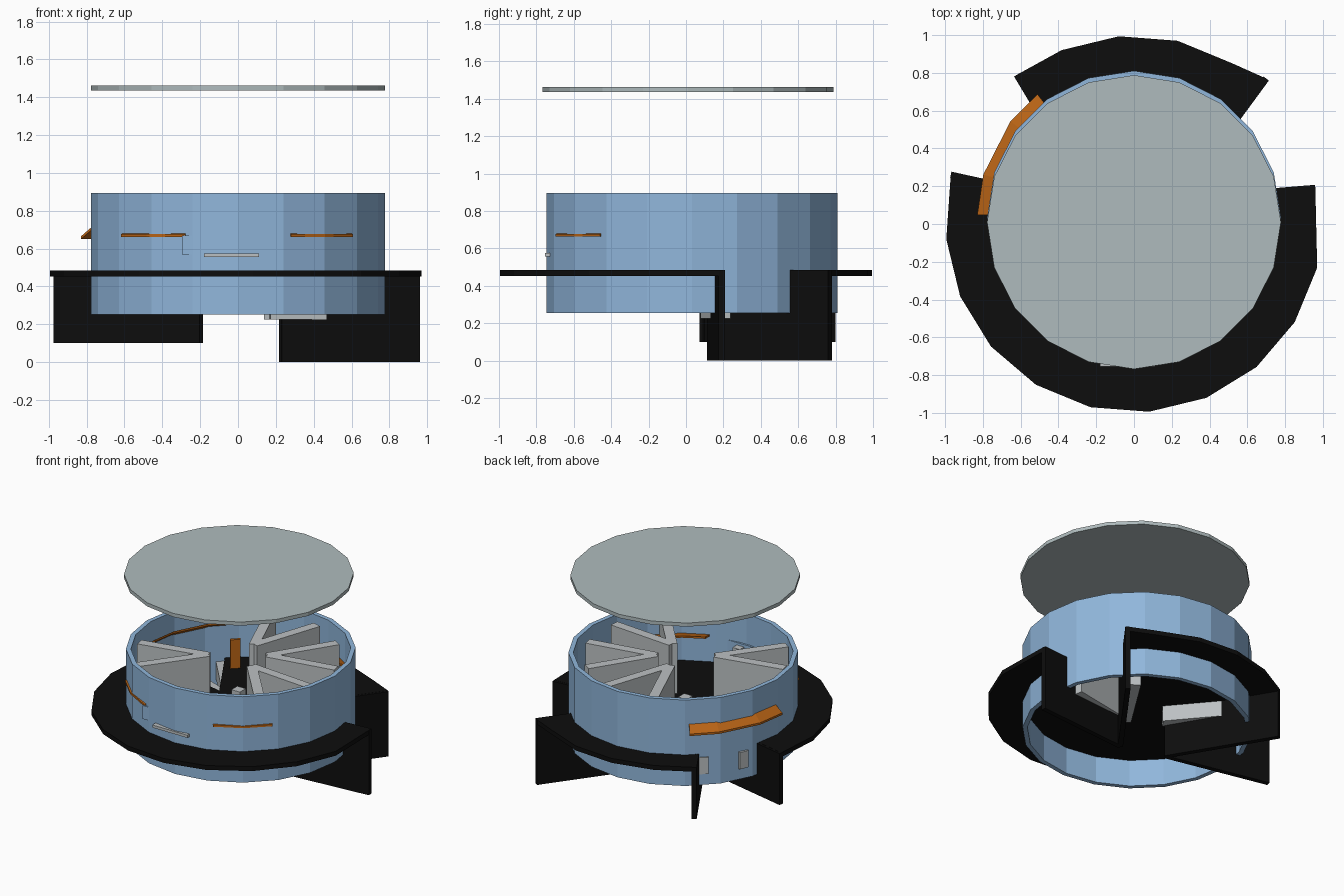
import bpy, bmesh, math
from mathutils import Vector

if "Cube" in bpy.data.objects:
    bpy.data.objects.remove(bpy.data.objects["Cube"])


def material(name, r, g, b):
    m = bpy.data.materials.new(name)
    m.diffuse_color = (r, g, b, 1)
    m.use_nodes = True
    m.node_tree.nodes["Principled BSDF"].inputs["Base Color"].default_value = m.diffuse_color
    return m


BLUE = material("light_blue", 0.28, 0.47, 0.71)
BLACK = material("black", 0.004, 0.004, 0.004)
GREY = material("light_grey", 0.50, 0.53, 0.54)
LID = material("pale_green_grey", 0.43, 0.50, 0.51)
ORANGE = material("orange", 0.50, 0.13, 0.008)


def finish(name, bm, mat):
    bmesh.ops.recalc_face_normals(bm, faces=bm.faces[:])
    me = bpy.data.meshes.new(name)
    bm.to_mesh(me)
    bm.free()
    me.materials.append(mat)
    ob = bpy.data.objects.new(name, me)
    bpy.context.collection.objects.link(ob)
    return ob


def prism(name, pts, z0, z1, mat):
    """Extrude a flat outline upward."""
    bm = bmesh.new()
    f = bm.faces.new([bm.verts.new((x, y, z0)) for x, y in pts])
    r = bmesh.ops.extrude_face_region(bm, geom=[f])
    top = [v for v in r["geom"] if isinstance(v, bmesh.types.BMVert)]
    bmesh.ops.translate(bm, verts=top, vec=(0, 0, z1 - z0))
    return finish(name, bm, mat)


def bar(name, p, q, t, z0, z1, mat):
    """Upright plate from p to q with thickness t."""
    p, q = Vector(p), Vector(q)
    d = (q - p).normalized()
    n = Vector((-d.y, d.x)) * t / 2
    return prism(name, [p - n, q - n, q + n, p + n], z0, z1, mat)


def box(name, x, y, z, sx, sy, sz, mat):
    return bar(name, (x - sx / 2, y), (x + sx / 2, y), sy, z - sz / 2, z + sz / 2, mat)


def polar(r, deg, cy=0.0):
    a = math.radians(deg)
    return (r * math.cos(a), cy + r * math.sin(a))


def circle(r, cy):
    return [polar(r, 18 * i, cy) for i in range(20)]


# lid floating above
prism("lid", circle(0.778, 0.01), 1.435, 1.462, LID)

# open ring wall
bm = bmesh.new()
loops = []
for r, z in ((0.778, 0.253), (0.778, 0.895), (0.745, 0.895), (0.745, 0.253)):
    loops.append([bm.verts.new((x, y, z)) for x, y in circle(r, 0.033)])
for k in range(4):
    a, b = loops[k], loops[(k + 1) % 4]
    for i in range(20):
        j = (i + 1) % 20
        bm.faces.new((a[i], a[j], b[j], b[i]))
finish("ring_wall", bm, BLUE)

# floor with outer flange and two wedge-shaped openings
LEFT, RIGHT = (-0.20, 0.09), (0.23, 0.13)
L1, L2, R1, R2 = (-0.97, 0.26), (-0.62, 0.79), (0.96, 0.19), (0.70, 0.77)
outline = [L1] + [polar(0.997, 184.6 + 18 * i) for i in range(10)] + [R1, RIGHT, R2]
outline += [polar(0.997, 58.6 + 18 * i) for i in range(4)] + [L2, LEFT]
prism("floor_flange", outline, 0.452, 0.485, BLACK)

# hanging walls of the openings
for side, apex, ends, z0 in (("left", LEFT, (L1, L2), 0.10), ("right", RIGHT, (R1, R2), 0.0)):
    for i, e in enumerate(ends):
        bar(f"{side}_chute_wall_{i}", apex, e, 0.035, z0, 0.484, BLACK)

# V-shaped dividers, one lowered into the left opening
for i, (ang, half, z0, z1, end) in enumerate((
        (34, 17, 0.225, 0.86, 0.70), (92, 15, 0.48, 0.86, 0.72),
        (144, 10.5, 0.335, 0.46, 0.80), (213, 15, 0.48, 0.86, 0.70),
        (-27, 16, 0.48, 0.86, 0.70))):
    apex = polar(0.20, ang)
    for s in (-1, 1):
        bar(f"divider_{i}_{'a' if s < 0 else 'b'}", apex,
            polar(end, ang + s * half), 0.07, z0, z1, GREY)


def deflector(name, angs, r0, r1, z0, z1, t):
    """Tilted strip following the wall: inner edge at r0,z0, outer edge at r1,z1."""
    bm = bmesh.new()
    rows = []
    for a in angs:
        c = [(r0, z0), (r1, z1), (r1, z1 + t), (r0, z0 + t)]
        rows.append([bm.verts.new((*polar(r, a, 0.033), z)) for r, z in c])
    for a, b in zip(rows, rows[1:]):
        for k in range(4):
            m = (k + 1) % 4
            bm.faces.new((a[k], a[m], b[m], b[k]))
    bm.faces.new(rows[0])
    bm.faces.new(rows[-1][::-1])
    finish(name, bm, ORANGE)


# orange deflectors, some piercing the wall
deflector("left_deflector", (128, 142, 164, 179), 0.72, 0.83, 0.745, 0.65, 0.015)
deflector("front_left_deflector", (218, 232, 249), 0.62, 0.785, 0.71, 0.662, 0.014)
deflector("front_right_deflector", (291, 306, 321), 0.62, 0.782, 0.71, 0.662, 0.014)
deflector("back_right_deflector", (50, 60, 70), 0.60, 0.745, 0.72, 0.66, 0.015)
bar("deflector_post", (-0.38, 0.45), (-0.33, 0.50), 0.02, 0.48, 0.70, ORANGE)

# front gate: sill, frame panel and small fittings
box("gate_sill", -0.035, -0.725, 0.565, 0.29, 0.06, 0.02, GREY)
prism("gate_panel", [(-0.295, -0.69), (0.225, -0.69), (0.225, -0.705), (-0.295, -0.705)],
      0.57, 0.67, BLUE)
box("gate_knob", 0.03, -0.66, 0.62, 0.06, 0.05, 0.07, GREY)
box("centre_post", -0.03, 0.05, 0.53, 0.07, 0.07, 0.09, GREY)
box("centre_post_cap", 0.02, 0.02, 0.51, 0.05, 0.05, 0.05, GREY)
